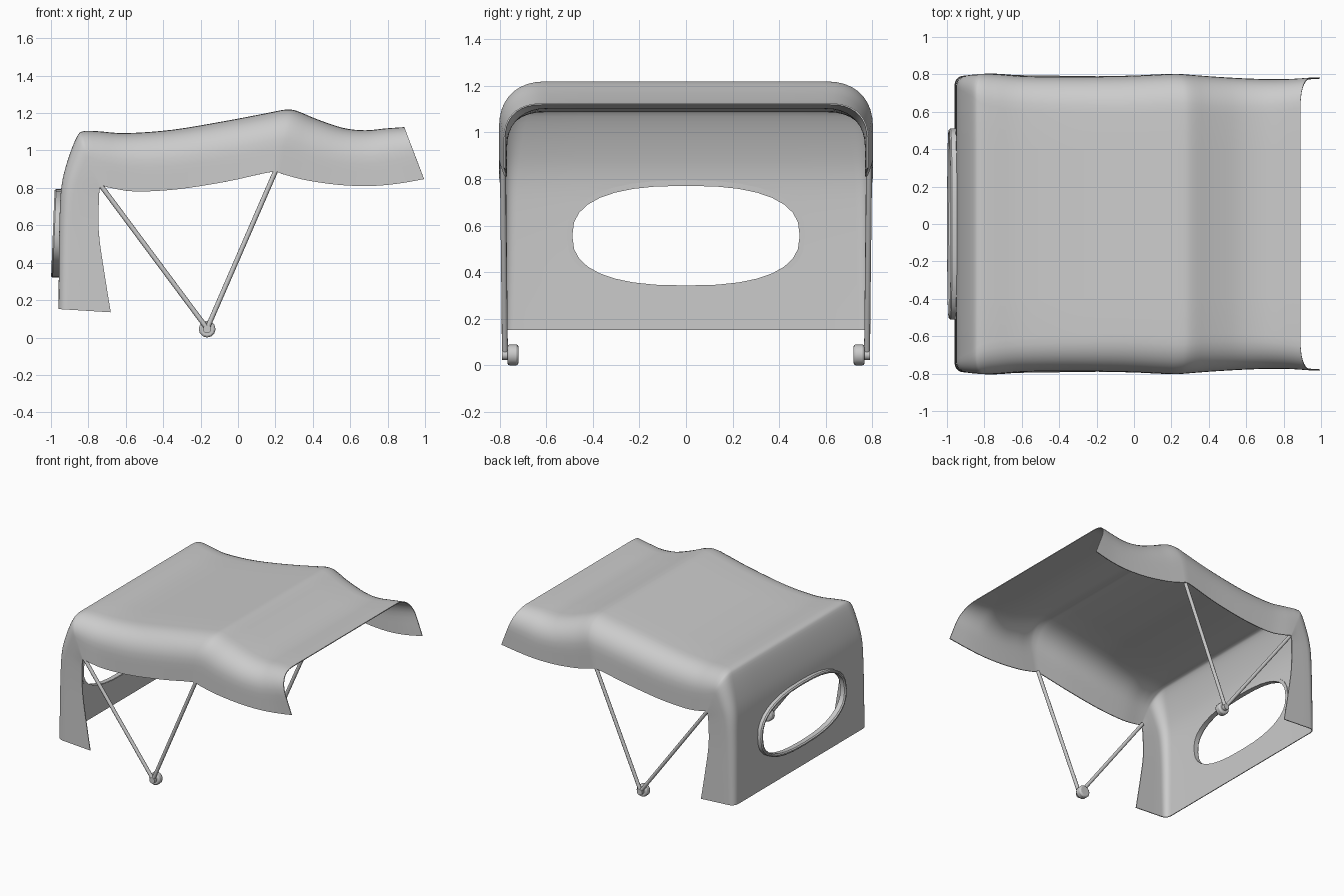
import bpy, bmesh, math
from mathutils import Vector

if "Cube" in bpy.data.objects:
    bpy.data.objects.remove(bpy.data.objects["Cube"])


def make_object(name, verts, faces):
    mesh = bpy.data.meshes.new(name)
    bm = bmesh.new()
    vs = [bm.verts.new(v) for v in verts]
    for f in faces:
        bm.faces.new([vs[i] for i in f])
    bmesh.ops.recalc_face_normals(bm, faces=bm.faces)
    bm.to_mesh(mesh)
    bm.free()
    ob = bpy.data.objects.new(name, mesh)
    bpy.context.collection.objects.link(ob)
    return ob


def activate(ob):
    bpy.ops.object.select_all(action='DESELECT')
    ob.select_set(True)
    bpy.context.view_layer.objects.active = ob


def smooth(ob, angle=40):
    activate(ob)
    bpy.ops.object.shade_smooth_by_angle(angle=math.radians(angle))


def spow(v, p):
    return math.copysign(abs(v) ** p, v)


def oval(a, b, n=32, e=2.5):
    return [(a * spow(math.cos(2 * math.pi * i / n), 2 / e),
             b * spow(math.sin(2 * math.pi * i / n), 2 / e)) for i in range(n)]


def catmull(p, steps):
    out = []
    for i in range(len(p) - 1):
        p0, p1, p2, p3 = p[max(i - 1, 0)], p[i], p[i + 1], p[min(i + 2, len(p) - 1)]
        for s in range(steps):
            t = s / steps
            out.append([0.5 * (2 * b + (c - a) * t + (2 * a - 5 * b + 4 * c - d) * t * t
                               + (3 * b - a - 3 * c + d) * t ** 3)
                        for a, b, c, d in zip(p0, p1, p2, p3)])
    return out + [list(p[-1])]


# Canopy stations: crown x, crown z, side edge x, side edge z, half width, corner width
stations = [
    (0.89, 1.122, 0.995, 0.847, 0.78, 0.16),
    (0.79, 1.115, 0.85, 0.822, 0.772, 0.17),
    (0.68, 1.105, 0.70, 0.81, 0.772, 0.18),
    (0.56, 1.118, 0.53, 0.817, 0.778, 0.19),
    (0.42, 1.165, 0.36, 0.842, 0.788, 0.20),
    (0.31, 1.21, 0.245, 0.872, 0.797, 0.20),
    (0.25, 1.215, 0.20, 0.886, 0.80, 0.20),
    (0.17, 1.20, 0.13, 0.876, 0.797, 0.20),
    (-0.05, 1.158, -0.07, 0.832, 0.788, 0.20),
    (-0.35, 1.108, -0.33, 0.792, 0.785, 0.19),
    (-0.60, 1.09, -0.55, 0.781, 0.787, 0.18),
    (-0.75, 1.10, -0.68, 0.80, 0.797, 0.17),
    (-0.825, 1.10, -0.728, 0.813, 0.80, 0.15),
    (-0.86, 1.07, -0.735, 0.808, 0.80, 0.12),
    (-0.91, 0.94, -0.74, 0.79, 0.797, 0.09),
    (-0.942, 0.80, -0.744, 0.73, 0.793, 0.07),
    (-0.952, 0.60, -0.744, 0.56, 0.79, 0.06),
    (-0.955, 0.36, -0.715, 0.35, 0.79, 0.055),
    (-0.956, 0.152, -0.68, 0.135, 0.79, 0.05),
]
verts, cols = [], 0
for px, pz, qx, qz, hy, a in catmull(stations, 4):
    P, Q = Vector((px, pz)), Vector((qx, qz))
    depth = min(1.0 * a / (Q - P).length, 0.6)
    half = [(hy - a) * k / 3 for k in range(1, 4)]
    half = [(y, 0.0) for y in half]
    for k in range(1, 10):
        t = math.pi / 2 * k / 9
        half.append((hy - a + a * math.sin(t) ** 0.87, depth * (1 - math.cos(t) ** 0.87)
                     if k < 9 else depth))
    half += [(hy, depth + (1 - depth) * k / 3) for k in range(1, 4)]
    section = [(-y, t) for y, t in reversed(half)] + [(0, 0)] + half
    cols = len(section)
    for y, t in section:
        c = P.lerp(Q, t)
        verts.append((c.x, y, c.y))
rows = len(verts) // cols
faces = [(r * cols + c, r * cols + c + 1, (r + 1) * cols + c + 1, (r + 1) * cols + c)
         for r in range(rows - 1) for c in range(cols - 1)]
canopy = make_object("canopy", verts, faces)
solid = canopy.modifiers.new("thickness", 'SOLIDIFY')
solid.thickness = 0.006
solid.offset = 0

# Oval opening in the rear panel
WZ = 0.557
n = 32
ring = oval(0.492, 0.218, n)
cut = make_object("window_cutter",
                  [(x, y, WZ + z) for x in (-1.1, -0.85) for y, z in ring],
                  [tuple(range(n)), tuple(range(n, 2 * n))]
                  + [(i, (i + 1) % n, n + (i + 1) % n, n + i) for i in range(n)])
cut.hide_render = True
hole = canopy.modifiers.new("window", 'BOOLEAN')
hole.object = cut
hole.operation = 'DIFFERENCE'
hole.solver = 'EXACT'
activate(canopy)
for m in ("thickness", "window"):
    bpy.ops.object.modifier_apply(modifier=m)
bpy.data.objects.remove(cut)
smooth(canopy)

# Raised rim around the rear window
rim = [(-0.004, -0.004), (-0.004, 0.032), (0.003, 0.04), (0.012, 0.04), (0.019, 0.032), (0.019, -0.004)]
m = len(rim)
verts = []
for off, d in rim:
    for y, z in oval(0.492 + off, 0.218 + off, n):
        verts.append((-0.95 - d + 0.04 * z, y, WZ + z))
faces = [(j * n + i, j * n + (i + 1) % n, (j + 1) % m * n + (i + 1) % n, (j + 1) % m * n + i)
         for j in range(m) for i in range(n)]
smooth(make_object("window_rim", verts, faces))


# Folding frame: two struts and a pivot knob on each side
def strut(name, a, b, r=0.013):
    a, b = Vector(a), Vector(b)
    bpy.ops.mesh.primitive_cylinder_add(vertices=10, radius=r, depth=(b - a).length,
                                        location=(a + b) / 2)
    ob = bpy.context.object
    ob.name = name
    ob.rotation_euler = (b - a).to_track_quat('Z', 'Y').to_euler()
    smooth(ob)


for s, side in ((-1, "right"), (1, "left")):
    pivot = (-0.165, s * 0.777, 0.048)
    strut("rear_strut_" + side, pivot, (-0.735, s * 0.785, 0.815))
    strut("front_strut_" + side, pivot, (0.20, s * 0.787, 0.888))
    bpy.ops.mesh.primitive_cylinder_add(vertices=12, radius=0.045, depth=0.048,
                                        location=(-0.165, s * 0.743, 0.045),
                                        rotation=(math.pi / 2, 0, 0))
    knob = bpy.context.object
    knob.name = "pivot_knob_" + side
    bev = knob.modifiers.new("bevel", 'BEVEL')
    bev.width = 0.01
    bev.segments = 2
    smooth(knob)
    bpy.ops.mesh.primitive_cylinder_add(vertices=12, radius=0.022, depth=0.03,
                                        location=(-0.165, s * 0.776, 0.045),
                                        rotation=(math.pi / 2, 0, 0))
    bpy.context.object.name = "pivot_pin_" + side
    smooth(bpy.context.object)
